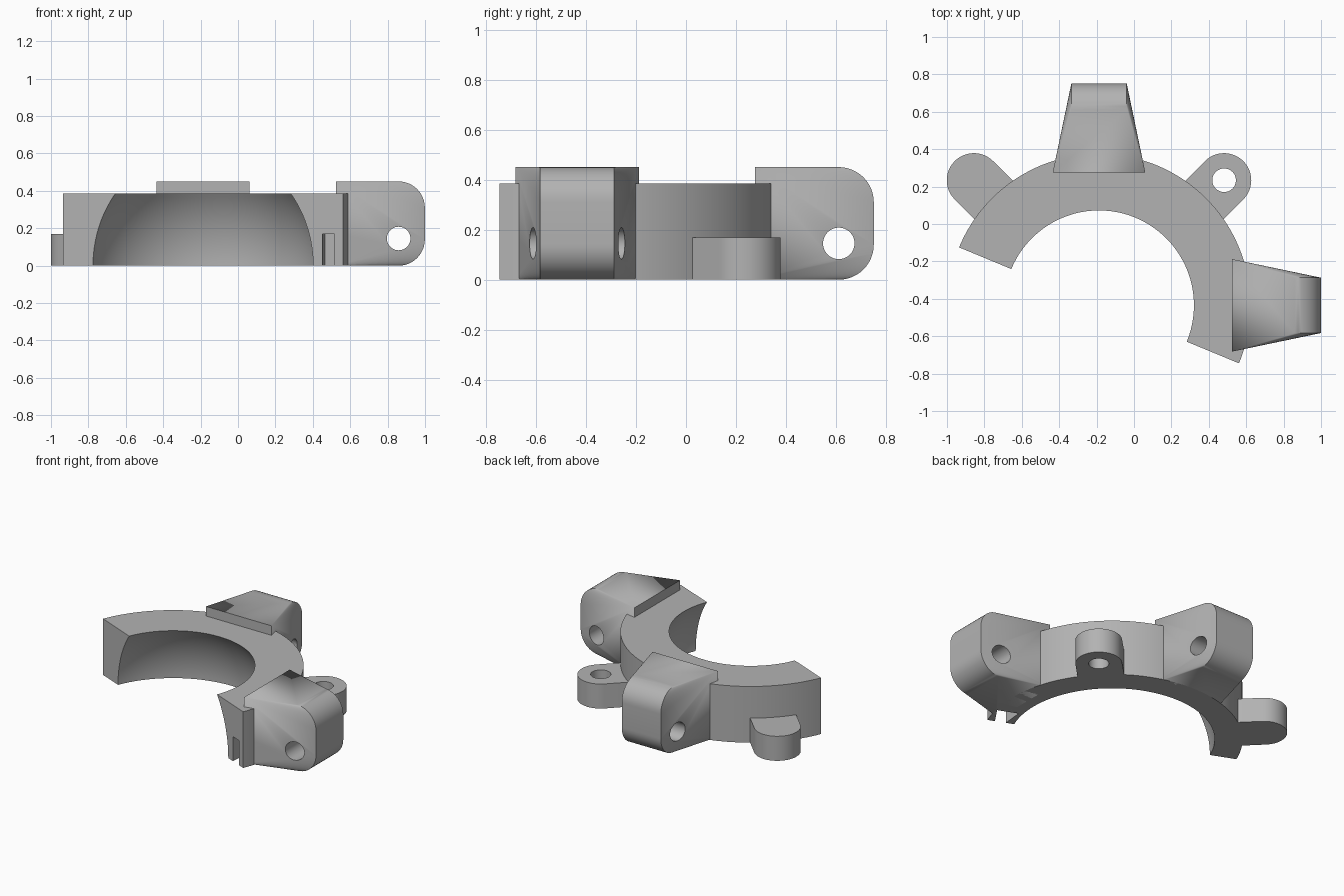
import bpy, bmesh
from math import radians, cos, sin, pi, sqrt
from mathutils import Matrix, Vector

if "Cube" in bpy.data.objects:
    bpy.data.objects.remove(bpy.data.objects["Cube"], do_unlink=True)

CENTRE = Vector((-0.187, -0.435, 0))
START = -22.5
RING_OUT, RING_H, BALL = 0.81, 0.385, 0.637

grey = bpy.data.materials.new("plain grey")
grey.use_nodes = True
grey.diffuse_color = (0.45, 0.45, 0.45, 1)
grey.node_tree.nodes["Principled BSDF"].inputs["Base Color"].default_value = grey.diffuse_color


def make(name, bm, angle=0):
    """Turn a bmesh in radial coordinates into an object around the ring centre."""
    bm.transform(Matrix.Translation(CENTRE) @ Matrix.Rotation(radians(angle), 4, 'Z'))
    bmesh.ops.recalc_face_normals(bm, faces=bm.faces)
    mesh = bpy.data.meshes.new(name)
    bm.to_mesh(mesh)
    bm.free()
    mesh.materials.append(grey)
    obj = bpy.data.objects.new(name, mesh)
    bpy.context.collection.objects.link(obj)
    return obj


def prism(name, outline, z0, z1, angle):
    bm = bmesh.new()
    face = bm.faces.new([bm.verts.new((x, y, z0)) for x, y in outline])
    top = bmesh.ops.extrude_face_region(bm, geom=[face])["geom"]
    bmesh.ops.translate(bm, vec=(0, 0, z1 - z0),
                        verts=[v for v in top if isinstance(v, bmesh.types.BMVert)])
    return make(name, bm, angle)


def drill(name, x, z, length, angle, sideways):
    bm = bmesh.new()
    place = Matrix.Translation((x, 0, z))
    if sideways:
        place = place @ Matrix.Rotation(pi / 2, 4, 'X')
    bmesh.ops.create_cone(bm, cap_ends=True, segments=48, radius1=0.063,
                          radius2=0.063, depth=length, matrix=place)
    return make(name, bm, angle)


def select(obj):
    bpy.ops.object.select_all(action='DESELECT')
    obj.select_set(True)
    bpy.context.view_layer.objects.active = obj


def cut(obj, cutter):
    select(obj)
    mod = obj.modifiers.new("cut", 'BOOLEAN')
    mod.operation, mod.solver, mod.object = 'DIFFERENCE', 'EXACT', cutter
    bpy.ops.object.modifier_apply(modifier=mod.name)


def smooth(obj):
    select(obj)
    bpy.ops.object.shade_smooth_by_angle(angle=radians(30))


# Half ring with a spherical bore
bm = bmesh.new()
steps = 16
heights = [RING_H * i / steps for i in range(steps + 1)]
profile = [(sqrt(BALL ** 2 - z * z), z) for z in heights] + [(RING_OUT, RING_H), (RING_OUT, 0)]
first = [bm.verts.new((r, 0, z)) for r, z in profile]
edges = [bm.edges.new((first[i - 1], v)) for i, v in enumerate(first)]
spun = bmesh.ops.spin(bm, geom=first + edges, cent=(0, 0, 0), axis=(0, 0, 1),
                      angle=pi, steps=72)
last = [g for g in spun["geom_last"] if isinstance(g, bmesh.types.BMEdge)]
bm.faces.new(first)
bmesh.ops.contextual_create(bm, geom=last)
ring = make("half_ring", bm, START)

# Dovetail slots in the two ends of the ring
top_slot = prism("slot_cutter_top", [(0.668, 0.01), (0.638, -0.134), (0.782, -0.134),
                 (0.758, 0.01)], 0.22, RING_H + 0.1, START + 180)
low_slot = prism("slot_cutter_low", [(0.694, -0.01), (0.65, 0.134), (0.79, 0.134),
                 (0.76, -0.01)], -0.1, 0.168, START)
cut(ring, top_slot)
cut(ring, low_slot)
smooth(ring)


# Tapered hinge blocks: hull of a wide inner plate and two rounded outer corners
def hinge_block(name, angle):
    inner, axis, round_r, height = 0.71, 1.046, 0.14, 0.45
    bm = bmesh.new()
    for side in (-1, 1):
        for z in (0, height):
            bm.verts.new((inner, side * 0.2475, z))
        for z, a0 in ((round_r, -90), (height - round_r, 0)):
            for i in range(13):
                a = radians(a0 + i * 7.5)
                bm.verts.new((axis + round_r * cos(a), side * 0.148, z + round_r * sin(a)))
    bmesh.ops.convex_hull(bm, input=bm.verts)
    bmesh.ops.dissolve_limit(bm, angle_limit=radians(0.5), verts=bm.verts, edges=bm.edges)
    block = make(name, bm, angle)
    pin = drill("pin_cutter", axis, 0.145, 1, angle, True)
    cut(block, pin)
    bpy.data.objects.remove(pin, do_unlink=True)
    return block


back_block = hinge_block("back_hinge_block", 90)
left_block = hinge_block("left_hinge_block", 0)
cut(left_block, low_slot)
for block in (back_block, left_block):
    smooth(block)


# Screw lugs with a rounded end
for name, angle in (("left_screw_lug", 45), ("right_screw_lug", 135)):
    lug_x, lug_r, root = 0.946, 0.145, 0.74
    arc = [radians(-90 + i * 7.5) for i in range(25)]
    outline = [(root, -lug_r)] + [(lug_x + lug_r * cos(a), lug_r * sin(a)) for a in arc]
    lug = prism(name, outline + [(root, lug_r)], 0, 0.168, angle)
    screw = drill("screw_cutter", lug_x, 0.08, 1, angle, False)
    cut(lug, screw)
    bpy.data.objects.remove(screw, do_unlink=True)
    smooth(lug)

for cutter in (top_slot, low_slot):
    bpy.data.objects.remove(cutter, do_unlink=True)
